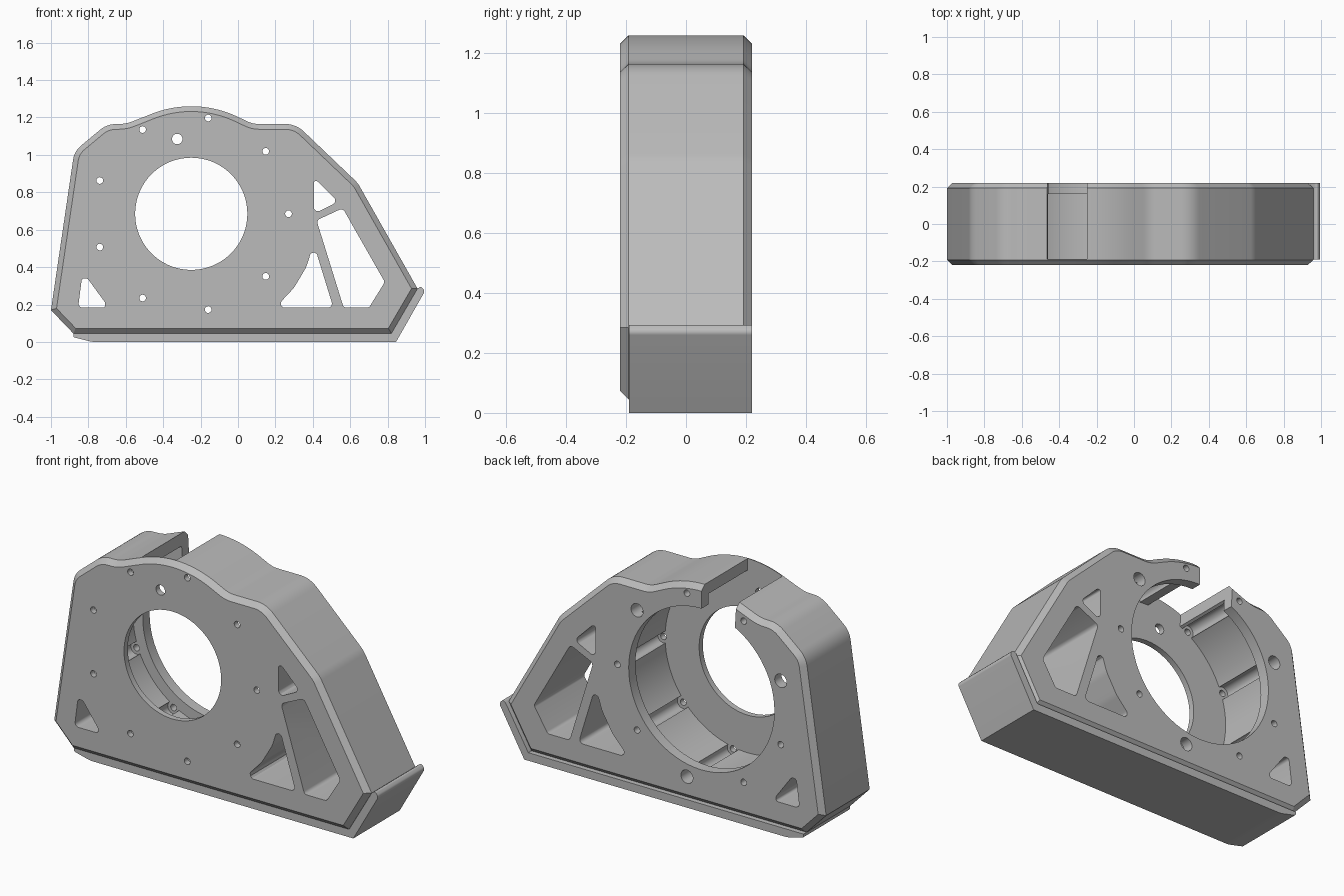
import bpy, bmesh, math
from mathutils import Vector

if "Cube" in bpy.data.objects:
    bpy.data.objects.remove(bpy.data.objects["Cube"], do_unlink=True)

grey = bpy.data.materials.new("light_grey")
grey.use_nodes = True
colour = (0.5, 0.5, 0.5, 1)
grey.diffuse_color = colour
grey.node_tree.nodes["Principled BSDF"].inputs["Base Color"].default_value = colour

CX, CZ = -0.25, 0.685            # bore centre
FRONT, BACK = -0.22, 0.22
PLATE, LIP = -0.187, 0.16        # inner faces of front plate and back lip


def polar(r, deg, cx=CX, cz=CZ):
    a = math.radians(deg)
    return (cx + r * math.cos(a), cz + r * math.sin(a))


def circle(r, cx=CX, cz=CZ, n=32):
    return [polar(r, 360 * i / n, cx, cz) for i in range(n)]


def rounded(points, radius=0, steps=6):
    """Fillet each corner; a third value in a point overrides the radius."""
    out = []
    for i, p in enumerate(points):
        r = p[2] if len(p) > 2 else radius
        c = Vector(p[:2])
        a = Vector(points[i - 1][:2]) - c
        b = Vector(points[(i + 1) % len(points)][:2]) - c
        if r == 0:
            out.append(tuple(c))
            continue
        half = a.angle(b) / 2
        reach = min(r / math.tan(half), 0.48 * a.length, 0.48 * b.length)
        r = reach * math.tan(half)
        a.normalize()
        b.normalize()
        mid = c + (a + b).normalized() * (r / math.sin(half))
        s, e = c + a * reach - mid, c + b * reach - mid
        for k in range(steps + 1):
            d = s.lerp(e, k / steps).normalized() * r
            out.append(tuple(mid + d))
    return out


def prism(name, pts, y0, y1, chamfer=0):
    """Extrude an x-z outline from y0 to y1."""
    bm = bmesh.new()
    bottom = bm.faces.new([bm.verts.new((x, y0, z)) for x, z in pts])
    ext = bmesh.ops.extrude_face_region(bm, geom=[bottom])
    verts = [v for v in ext["geom"] if isinstance(v, bmesh.types.BMVert)]
    bmesh.ops.translate(bm, verts=verts, vec=(0, y1 - y0, 0))
    bmesh.ops.recalc_face_normals(bm, faces=bm.faces)
    if chamfer:
        rim = [e for e in bm.edges if abs(e.verts[0].co.y - e.verts[1].co.y) < 1e-5]
        bmesh.ops.bevel(bm, geom=rim, offset=chamfer, segments=1,
                        affect='EDGES', profile=0.5)
    mesh = bpy.data.meshes.new(name)
    bm.to_mesh(mesh)
    bm.free()
    mesh.materials.append(grey)
    obj = bpy.data.objects.new(name, mesh)
    bpy.context.collection.objects.link(obj)
    return obj


def activate(obj):
    bpy.ops.object.select_all(action='DESELECT')
    obj.select_set(True)
    bpy.context.view_layer.objects.active = obj


def cut(target, pts, y0, y1):
    tool = prism("cutter", pts, y0, y1)
    tool.hide_render = True
    activate(target)
    mod = target.modifiers.new("cut", 'BOOLEAN')
    mod.operation, mod.solver, mod.object = 'DIFFERENCE', 'EXACT', tool
    bpy.ops.object.modifier_apply(modifier=mod.name)
    bpy.data.objects.remove(tool, do_unlink=True)


# Housing: chamfered outline with an arched crown
crown = [polar(0.575, 110 - 45 * i / 14) for i in range(15)]
outline = ([(-1, 0.17), (-0.875, 1.02, 0.12), (-0.7, 1.165, 0.15), (-0.6, 1.165, 0.2)]
           + [(x, z, 0) for x, z in crown]
           + [(0.08, 1.165, 0.15), (0.31, 1.165, 0.14), (0.64, 0.85, 0.15),
              (0.96, 0.285), (0.82, 0.045), (-0.88, 0.045)])
housing = prism("housing", rounded(outline), FRONT, BACK, 0.028)

# Motor cavity, front opening, back lip opening
cut(housing, circle(0.51, n=72), PLATE, LIP)
cut(housing, circle(0.3, n=72), -0.3, 0)
cut(housing, circle(0.45, n=72), 0, 0.3)

# Bolt circle: relief pocket, hole through, wider hole in the lip at every third
for i in range(9):
    x, z = polar(0.52, 40 * i)
    cut(housing, circle(0.036, x, z, 20), PLATE, LIP)
    cut(housing, circle(0.018, x, z, 16), -0.3, 0.3)
    if i % 3 == 1:
        cut(housing, circle(0.037, x, z, 24), 0.1, 0.3)
cut(housing, circle(0.028, -0.325, 1.085, 24), -0.3, 0)

# Slot through the crown behind the front plate
cut(housing, [(-0.45, 0.98), (-0.25, 0.98), (-0.25, 1.4), (-0.475, 1.4)], PLATE, 0.3)

# Lightening windows
windows = [
    [(-0.855, 0.183), (-0.835, 0.34), (-0.805, 0.34), (-0.71, 0.21), (-0.71, 0.183)],
    [(0.2, 0.183), (0.51, 0.183), (0.405, 0.525), (0.365, 0.4, 0.15), (0.3, 0.29, 0.15)],
    [(0.565, 0.183), (0.7, 0.183), (0.785, 0.32), (0.56, 0.715), (0.42, 0.65)],
    [(0.405, 0.685), (0.535, 0.75), (0.425, 0.86), (0.405, 0.86)],
]
for w in windows:
    cut(housing, rounded(w, 0.022), -0.3, 0.3)

# Base strip wrapping the underside and the lower left end
strip = [(-0.88, 0.045), (-0.88, 0.025, 0.01), (-0.78, 0, 0.15), (0.845, 0),
         (1.0, 0.272, 0.02), (0.978, 0.298, 0.02), (0.96, 0.285), (0.82, 0.045)]
base = prism("base_strip", rounded(strip), -0.19, BACK)

for obj in (housing, base):
    activate(obj)
    bpy.ops.object.shade_smooth_by_angle(angle=math.radians(25))
